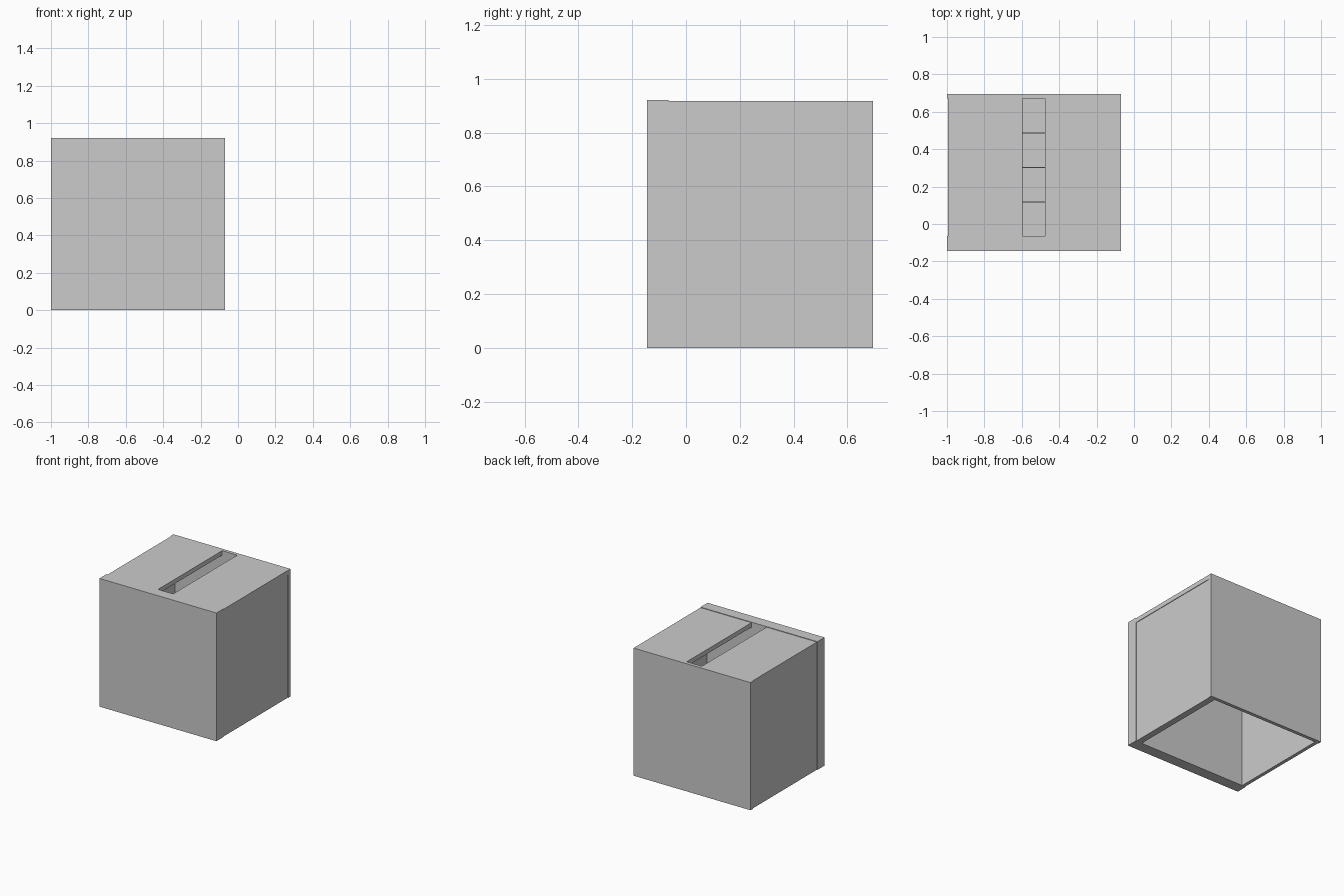
import bpy

cube = bpy.data.objects.get("Cube")
if cube:
    bpy.data.objects.remove(cube, do_unlink=True)

grey = bpy.data.materials.new("plain_grey")
grey.use_nodes = True
colour = (0.6, 0.6, 0.6, 1)
grey.diffuse_color = colour
grey.node_tree.nodes["Principled BSDF"].inputs["Base Color"].default_value = colour


def box(name, x, y, z):
    """Flat-sided box from (low, high) pairs on each axis."""
    bpy.ops.mesh.primitive_cube_add(size=1)
    ob = bpy.context.object
    ob.name = name
    for v in ob.data.vertices:
        v.co = [a + (b - a) * (c + 0.5) for (a, b), c in zip((x, y, z), v.co)]
    ob.data.materials.append(grey)
    return ob


LEFT, RIGHT = -1.0, -0.07
FRONT, BACK = -0.145, 0.695
FRONT_IN, BACK_IN = -0.065, 0.67
LID_LOW, LID_TOP = 0.885, 0.917
inner_y = (FRONT_IN, BACK_IN)

# Walls, open underneath; the front and back cover the ends of the sides
box("front_wall", (LEFT, RIGHT), (FRONT, FRONT_IN), (0, 0.921))
box("back_wall", (LEFT, RIGHT), (BACK_IN, BACK), (0, LID_TOP))
box("low_x_wall", (LEFT + 0.005, LEFT + 0.03), inner_y, (0, LID_LOW))
box("high_x_wall", (RIGHT - 0.05, RIGHT - 0.004), inner_y, (0, LID_LOW))

# Lid in two halves, leaving the long slot between them
SLOT = (-0.595, -0.475)
box("lid_low_x", (LEFT + 0.005, SLOT[0]), inner_y, (LID_LOW, LID_TOP))
box("lid_high_x", (SLOT[1], RIGHT), inner_y, (LID_LOW, LID_TOP))

# Narrow shelf under the slot, divided into equal bays
box("slot_shelf", (SLOT[0] - 0.01, SLOT[1] + 0.01), inner_y, (0.66, 0.68))
bay = (BACK_IN - FRONT_IN) / 4
for i in range(1, 4):
    y = FRONT_IN + bay * i
    box(f"shelf_divider_{i}", SLOT, (y - 0.003, y + 0.003), (0.68, 0.78))
